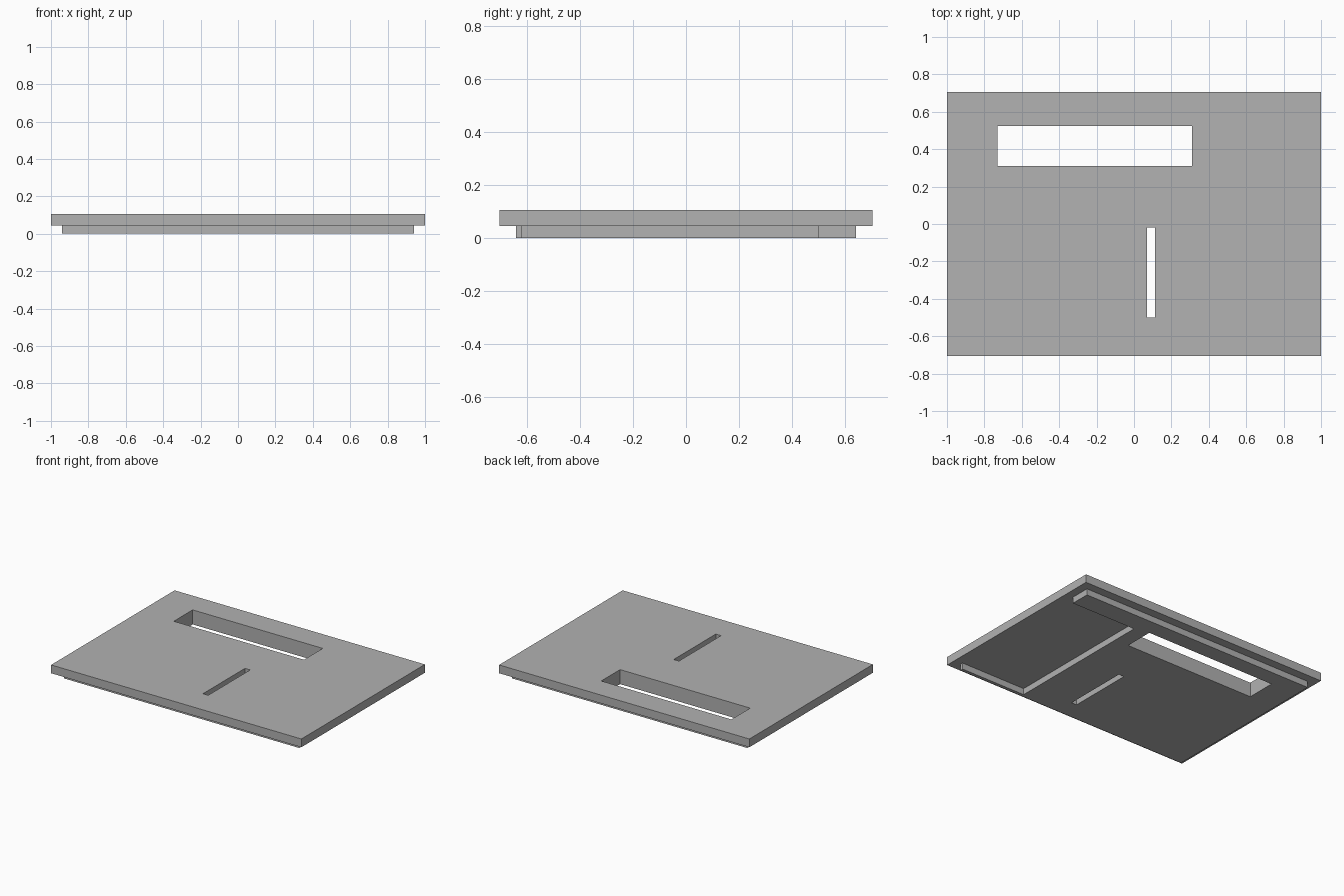
import bpy
import bmesh

default = bpy.data.objects.get("Cube")
if default:
    bpy.data.objects.remove(default, do_unlink=True)

grey = bpy.data.materials.new("plain_grey")
grey.use_nodes = True
colour = (0.445, 0.445, 0.445, 1)
grey.diffuse_color = colour
grey.node_tree.nodes["Principled BSDF"].inputs["Base Color"].default_value = colour


def slab(name, outline, bottom, top):
    """Extrude a flat outline between two heights."""
    bm = bmesh.new()
    base = bm.faces.new([bm.verts.new((x, y, bottom)) for x, y in outline])
    raised = bmesh.ops.extrude_face_region(bm, geom=[base])["geom"]
    verts = [v for v in raised if isinstance(v, bmesh.types.BMVert)]
    bmesh.ops.translate(bm, verts=verts, vec=(0, 0, top - bottom))
    bmesh.ops.recalc_face_normals(bm, faces=bm.faces)
    mesh = bpy.data.meshes.new(name)
    bm.to_mesh(mesh)
    bm.free()
    mesh.materials.append(grey)
    obj = bpy.data.objects.new(name, mesh)
    bpy.context.collection.objects.link(obj)
    return obj


def rectangle(x0, x1, y0, y1):
    return [(x0, y0), (x1, y0), (x1, y1), (x0, y1)]


def combine(target, tool, operation):
    """Apply a boolean and remove the helper."""
    tool.hide_render = True
    mod = target.modifiers.new(tool.name, "BOOLEAN")
    mod.operation = operation
    mod.solver = "EXACT"
    mod.object = tool
    bpy.context.view_layer.objects.active = target
    bpy.ops.object.modifier_apply(modifier=mod.name)
    bpy.data.objects.remove(tool, do_unlink=True)


# Wide top plate
plate = slab("cover_plate", rectangle(-1, 1, -0.705, 0.705), 0.045, 0.105)

# Raised underside panel with a shallow pocket open on its +x side
panel_outline = [(-0.94, -0.643), (0.94, -0.643), (0.94, -0.62), (0.42, -0.62),
                 (0.42, 0.5), (0.94, 0.5), (0.94, 0.643), (-0.94, 0.643)]
combine(plate, slab("underside_panel", panel_outline, 0, 0.08), "UNION")

# Window and slot through the full thickness
for name, bounds in (("window_cutter", (-0.73, 0.31, 0.31, 0.525)),
                     ("slot_cutter", (0.07, 0.112, -0.5, -0.02))):
    combine(plate, slab(name, rectangle(*bounds), -0.1, 0.2), "DIFFERENCE")
